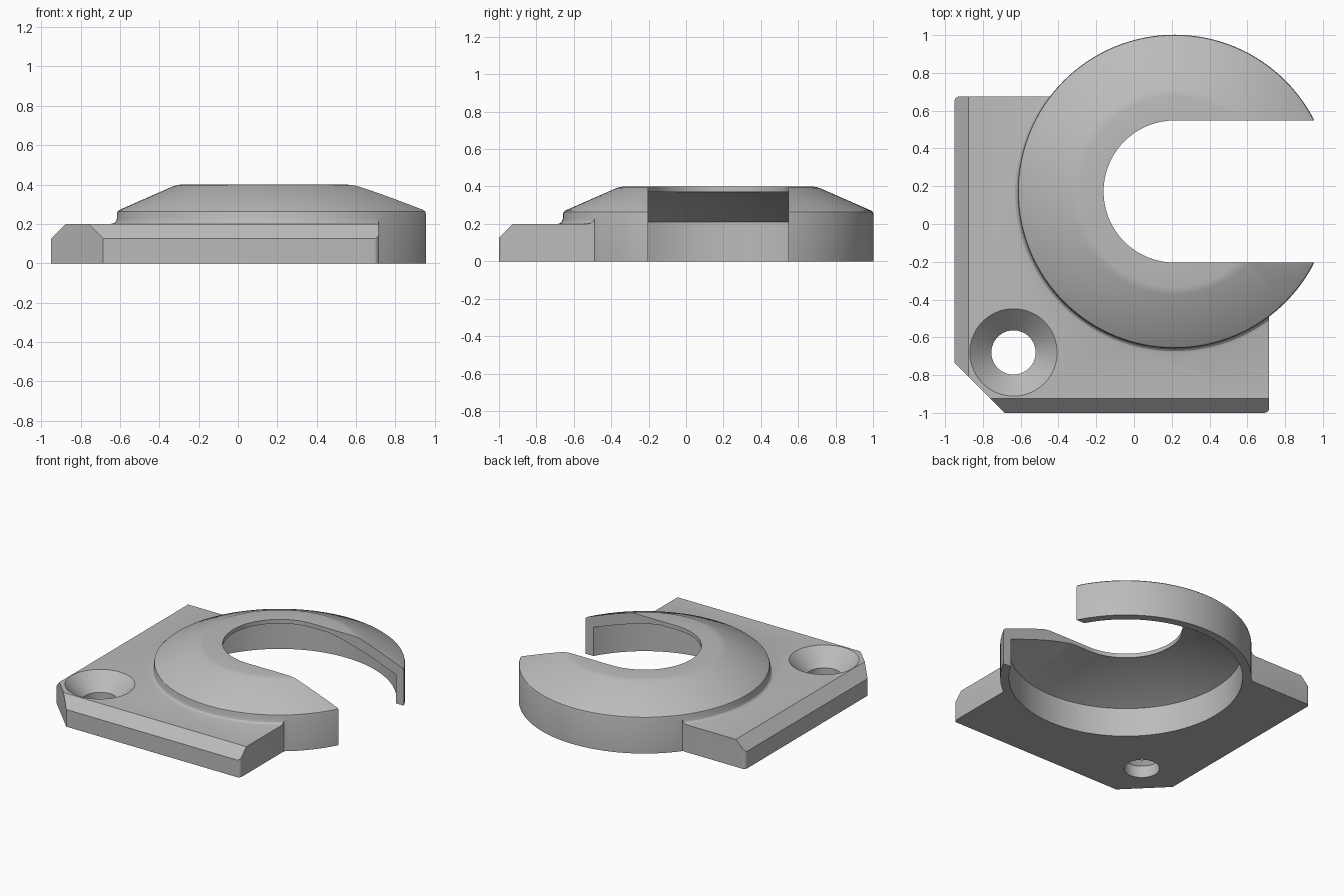
import bpy, bmesh, math
from mathutils import Vector

if "Cube" in bpy.data.objects:
    bpy.data.objects.remove(bpy.data.objects["Cube"])

RING_X, RING_Y = 0.215, 0.172
SEGMENTS = 128

grey = bpy.data.materials.new("plain_grey")
grey.use_nodes = True
grey.diffuse_color = (0.5, 0.5, 0.5, 1)
grey.node_tree.nodes["Principled BSDF"].inputs["Base Color"].default_value = (0.5, 0.5, 0.5, 1)


def finish(bm, name):
    bmesh.ops.recalc_face_normals(bm, faces=bm.faces)
    mesh = bpy.data.meshes.new(name)
    bm.to_mesh(mesh)
    bm.free()
    mesh.materials.append(grey)
    obj = bpy.data.objects.new(name, mesh)
    bpy.context.collection.objects.link(obj)
    return obj


def lathe(name, profile, x, y):
    """Revolve an (r, z) profile into a capped solid."""
    bm = bmesh.new()
    rings = []
    for r, z in profile:
        rings.append([bm.verts.new((x + r * math.cos(a), y + r * math.sin(a), z))
                      for a in (math.tau * i / SEGMENTS for i in range(SEGMENTS))])
    for low, high in zip(rings, rings[1:]):
        for i in range(SEGMENTS):
            j = (i + 1) % SEGMENTS
            bm.faces.new((low[i], low[j], high[j], high[i]))
    bm.faces.new(rings[0][::-1])
    bm.faces.new(rings[-1])
    return finish(bm, name)


def prism(outline, bottom, top):
    """Extrude an (x, y) outline between two heights."""
    bm = bmesh.new()
    face = bm.faces.new([bm.verts.new((x, y, bottom)) for x, y in outline])
    moved = bmesh.ops.extrude_face_region(bm, geom=[face])["geom"]
    bmesh.ops.translate(bm, vec=(0, 0, top - bottom),
                        verts=[v for v in moved if isinstance(v, bmesh.types.BMVert)])
    return bm


def combine(target, tool, operation):
    mod = target.modifiers.new(operation, "BOOLEAN")
    mod.operation, mod.object, mod.solver = operation, tool, "EXACT"
    bpy.context.view_layer.objects.active = target
    bpy.ops.object.modifier_apply(modifier=mod.name)
    bpy.data.objects.remove(tool)


# Base plate with rounded back-right and front-left corners
footprint = [(-0.95, -1), (0.715, -1), (0.715, 0.675), (-0.95, 0.675)]
bm = prism(footprint, 0, 0.2)
corners = [e for e in bm.edges
           if abs(e.verts[0].co.z - e.verts[1].co.z) > 0.1
           and e.verts[0].co.x * e.verts[0].co.y < 0]
bmesh.ops.bevel(bm, geom=corners, offset=0.025, segments=5, profile=0.5, affect="EDGES")
# Sloped top edges and the cut corner
for point, normal in [((-0.95, 0, 0.125), (-1, 0, 1)),
                      ((0, -1, 0.125), (0, -1, 1)),
                      ((-0.95, -0.735, 0), (-1, -1, 0))]:
    bmesh.ops.bisect_plane(bm, geom=bm.verts[:] + bm.edges[:] + bm.faces[:],
                           plane_co=point, plane_no=Vector(normal), clear_outer=True)
    bmesh.ops.holes_fill(bm, edges=[e for e in bm.edges if e.is_boundary])
body = finish(bm, "collar_plate")

# Concave blend where the collar meets the plate
blend = lathe("blend", [(0.86, 0.15), (0.86, 0.2), (0.845, 0.204), (0.836, 0.212),
                        (0.83, 0.228)], RING_X, RING_Y)
combine(blend, finish(prism(footprint, -1, 1), "blend_limit"), "INTERSECT")
combine(body, blend, "UNION")

# Conical collar
dome = lathe("dome", [(0.83, 0), (0.83, 0.252), (0.827, 0.263), (0.818, 0.271),
                      (0.545, 0.391), (0.525, 0.397), (0.505, 0.4)], RING_X, RING_Y)
combine(body, dome, "UNION")

# Hollow underside
hollow = lathe("hollow", [(0.772, -0.1), (0.772, 0.21), (0.4, 0.37)], RING_X, RING_Y)
combine(body, hollow, "DIFFERENCE")

# Open slot with a round end
arc = [math.pi / 2 + math.pi * i / 64 for i in range(65)]
slot = [(RING_X + 0.376 * math.cos(a), RING_Y + 0.376 * math.sin(a)) for a in arc]
slot += [(2, RING_Y - 0.376), (2, RING_Y + 0.376)]
combine(body, finish(prism(slot, -0.2, 1), "slot"), "DIFFERENCE")

# Countersunk screw hole
screw = lathe("screw_hole", [(0.117, -0.1), (0.117, 0.086), (0.231, 0.2), (0.231, 0.5)],
              -0.638, -0.68)
combine(body, screw, "DIFFERENCE")

bpy.ops.object.select_all(action="DESELECT")
body.select_set(True)
bpy.context.view_layer.objects.active = body
bpy.ops.object.shade_smooth_by_angle(angle=math.radians(25))
